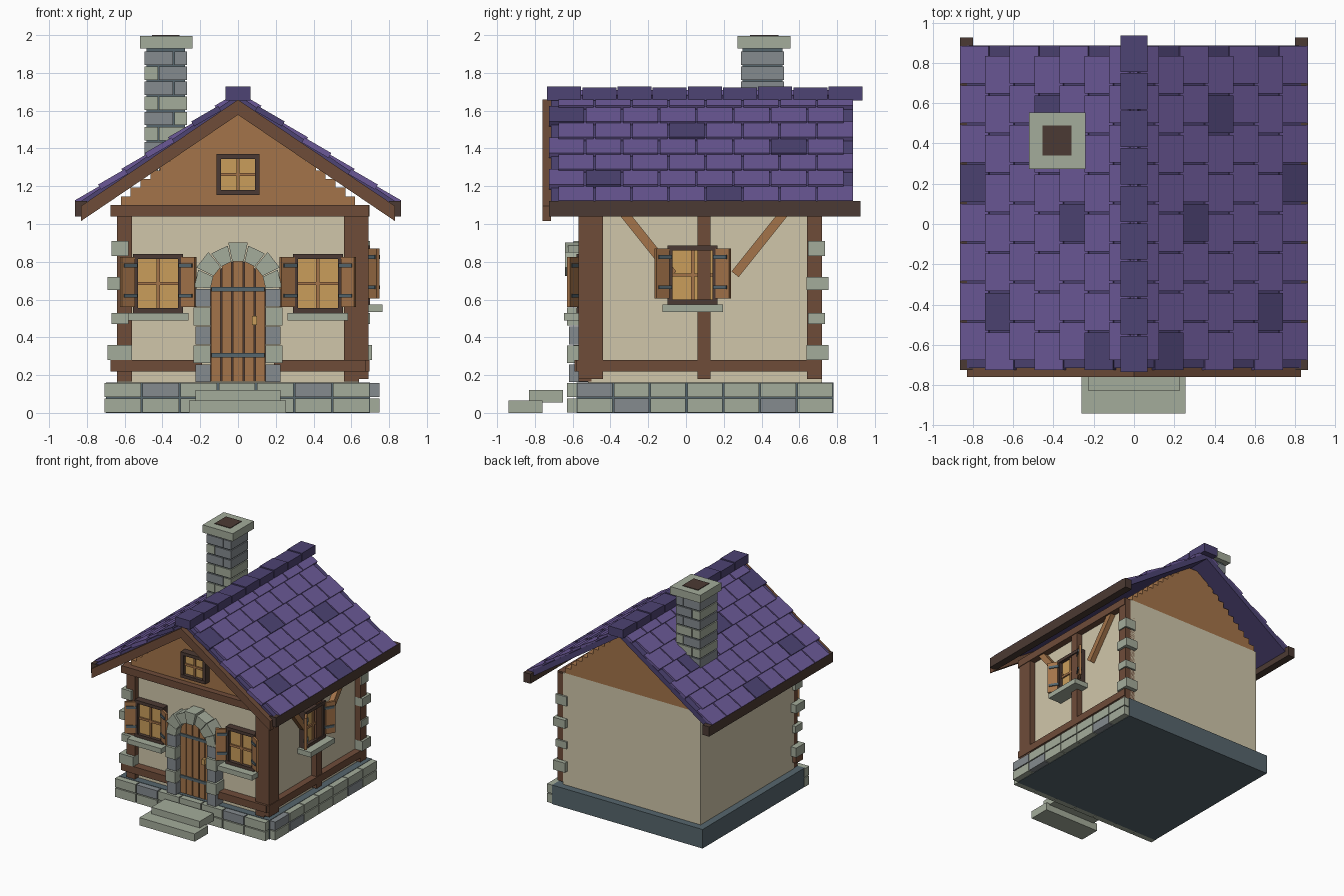
import bpy, bmesh, math, random
from mathutils import Matrix

if "Cube" in bpy.data.objects:
    bpy.data.objects.remove(bpy.data.objects["Cube"])

random.seed(4)
COLOURS = {"plaster": "D0C6AA", "brown_timber": "6E4C39", "light_wood": "A4744A", "dark_brown": "4B3A33",
           "pale_stone": "A4AC9B", "grey_stone": "858B8F", "slate": "56666D", "purple_tile": "6B5997",
           "dark_purple": "4D4373", "window_yellow": "CA9E5B"}
NAMES = list(COLOURS)
MATS = []
for n, h in COLOURS.items():
    m = bpy.data.materials.new(n)
    c = [int(h[i:i + 2], 16) / 255 for i in (0, 2, 4)]
    m.diffuse_color = [v / 12.92 if v < .04045 else ((v + .055) / 1.055) ** 2.4 for v in c] + [1]
    m.use_nodes = True
    m.node_tree.nodes["Principled BSDF"].inputs["Base Color"].default_value = m.diffuse_color
    MATS.append(m)

PARTS = {}
I = Matrix.Identity(4)
T = Matrix.Translation
R = Matrix.Rotation


def mesh_of(part):
    if part not in PARTS:
        PARTS[part] = bmesh.new()
    return PARTS[part]


def block(part, mat, x, y, z, M=I):
    """Box given by its x, y and z ranges, placed by M."""
    mid = T([(a[0] + a[1]) / 2 for a in (x, y, z)])
    size = Matrix.Diagonal([a[1] - a[0] for a in (x, y, z)] + [1])
    vs = bmesh.ops.create_cube(mesh_of(part), size=1, matrix=M @ mid @ size)["verts"]
    for f in {f for v in vs for f in v.link_faces}:
        f.material_index = NAMES.index(mat)


def prism(part, mat, pts, y):
    """Outline in x, z pushed along y."""
    bm = mesh_of(part)
    a, b = [[bm.verts.new((px, yy, pz)) for px, pz in pts] for yy in y]
    faces = [bm.faces.new(a), bm.faces.new(b[::-1])]
    for i in range(len(a)):
        j = (i + 1) % len(a)
        faces.append(bm.faces.new((a[i], b[i], b[j], a[j])))
    for f in faces:
        f.material_index = NAMES.index(mat)


def stone():
    return random.choice(["pale_stone", "pale_stone", "grey_stone"])


# Foundation with facing stones on the front and right
block("foundation", "slate", (-.70, .70), (-.58, .78), (0, .16))
for z in ((.003, .077), (.085, .157)):
    for i in range(7):
        a = -.71 + i * .2014
        block("foundation_stones", stone(), (a + .004, a + .197), (-.63, -.57), z)
        b = -.58 + i * .1943
        block("foundation_stones", stone(), (.69, .75), (b + .004, b + .19), z)
block("front_steps", "pale_stone", (-.26, .255), (-.94, -.76), (0, .065))
block("front_steps", "pale_stone", (-.225, .225), (-.83, -.65), (.055, .12))

# Walls and stepped gable boards
block("walls", "plaster", (-.64, .64), (-.52, .72), (.16, 1.10))
for i in range(11):
    z = 1.10 + i * .046
    w = .62 - (z - 1.10) * 1.13
    block("gable_boards", "light_wood", (-w, w), (-.54, .72), (z, z + .046))

# Timber frame on the front and right
for s in (-1, 1):
    block("timber_frame", "brown_timber", sorted((s * .56, s * .64)), (-.57, -.5), (.165, 1.10))
    block("timber_frame", "brown_timber", sorted((s * .19, s * .675)), (-.59, -.5), (.22, .28))
block("timber_frame", "brown_timber", (-.675, .69), (-.59, -.5), (1.04, 1.10))
for y in ((-.57, -.44), (.06, .13), (.64, .72)):
    block("timber_frame", "brown_timber", (.6, .69), y, (.18, 1.09))
for z in ((.22, .28), (1.04, 1.10)):
    block("timber_frame", "brown_timber", (.6, .695), (-.58, .715), z)
for s in (-1, 1):
    M = T((.66, .095 + s * .29, .89)) @ R(-s * math.atan2(.24, .30), 4, 'X')
    block("braces", "light_wood", (-.03, .022), (-.024, .024), (-.20, .21), M)

# Corner stones at the front left and back right
for z, out in (((.83, .91), 0), ((.65, .72), 1), ((.47, .53), 0), ((.28, .36), 1)):
    e = .02 * out
    block("corner_stones", "pale_stone", (-.67 - e, -.58 + e), (-.595, -.50 + e), z)
    block("corner_stones", "pale_stone", (.60, .70 + e * .5), (.645 - e * .3, .735 + e), z)


def pane_frame(part, M, w, h):
    w, h, t = w / 2, h / 2, .026
    block(part, "window_yellow", (-w + .01, w - .01), (-.03, .01), (-h + .01, h - .01), M)
    for s in (-1, 1):
        block(part, "dark_brown", sorted((s * w, s * (w - t))), (-.058, .01), (-h, h), M)
        block(part, "dark_brown", (-w, w), (-.06, .01), sorted((s * h, s * (h - t))), M)
    block(part, "light_wood", (-.009, .009), (-.042, 0), (-h + t, h - t), M)
    block(part, "light_wood", (-w + t, w - t), (-.042, 0), (-.009, .009), M)


def shuttered_window(name, M):
    w, h = .265, .31
    pane_frame(name, M, w, h)
    block(name + "_sill", "pale_stone", (-.16, .16), (-.125, .01), (-h / 2 - .042, -h / 2), M)
    for s in (-1, 1):
        H = M @ T((s * w / 2, -.05, 0)) @ R(-s * math.radians(32), 4, 'Z')
        block(name + "_shutters", "light_wood", sorted((0, s * .082)), (-.02, 0), (-.125, .14), H)
        for z in (-.065, .095):
            block(name + "_shutters", "slate", sorted((-s * .01, s * .07)), (-.028, .006), (z - .01, z + .01), H)


shuttered_window("left_window", T((-.423, -.52, .685)))
shuttered_window("right_window", T((.423, -.52, .685)))
shuttered_window("side_window", T((.64, .035, .73)) @ R(math.pi / 2, 4, 'Z'))
pane_frame("gable_window", T((0, -.54, 1.262)), .23, .215)

# Arched plank door
def arch(x, r=.147):
    return .66 + math.sqrt(max(r * r - x * x, 0))


def arched(mat, x0, x1, y):
    xs = [x1 + (x0 - x1) * i / 4 for i in range(5)]
    prism("door", mat, [(x0, .165), (x1, .165)] + [(x, arch(x)) for x in xs], y)


arched("dark_brown", -.146, .146, (-.548, -.5))
for i in range(5):
    a = -.146 + i * .0584
    arched("light_wood", a + .004, a + .0544, (-.562, -.5))
for z in (.305, .655):
    block("door", "slate", (-.14, .14), (-.57, -.54), (z - .012, z + .012))
block("door_handle", "window_yellow", (.075, .1), (-.59, -.55), (.465, .512))

# Stone door surround: jamb blocks and wedge stones
for s in (-1, 1):
    for i in range(5):
        z = .16 + i * .1
        w = .235 if i % 2 else .225
        block("door_surround", "pale_stone" if i % 2 else "grey_stone", sorted((s * .145, s * w)),
              (-.62 - .01 * (i % 2), -.5), (z + .003, z + .097))
for i in range(7):
    a0, a1 = math.pi * (i + .03) / 7, math.pi * (i + .97) / 7
    r = .247 if i % 2 else .232
    prism("door_surround", "pale_stone",
          [(q * math.cos(a), .66 + q * math.sin(a)) for q, a in ((.145, a0), (r, a0), (r, a1), (.145, a1))],
          (-.64 if i % 2 else -.625, -.5))

# Roof: dark slab, staggered tiles with some darker ones, eave beams, front boards
SLOPE = .677
ANG = math.atan(SLOPE)
LEN = .864 / math.cos(ANG)
ROW = LEN / 7
DARK = {(0, 4), (1, 1), (3, 6), (4, 3), (5, 0)}
for s in (1, -1):
    M = Matrix.Diagonal((s, 1, 1, 1)) @ T((0, 0, 1.71)) @ R(ANG, 4, 'Y')
    block("roof_slab", "dark_purple", (0, LEN - .012), (-.715, .885), (-.065, -.022), M)
    for k in range(7):
        K = M @ T((LEN - k * ROW, 0, 0)) @ R(-.07, 4, 'Y')
        for i in range(8):
            y = (-.73 if k % 2 else -.68) + i * .196
            block("roof_tiles", "dark_purple" if (k, i) in DARK else "purple_tile",
                  (-ROW - .015, 0), (y + .005, y + .191), (-.03, 0), K)
    block("eave_beams", "dark_brown", sorted((s * .80, s * .863)), (-.725, .925), (1.04, 1.122))
    prism("front_roof_boards", "brown_timber",
          [(0, 1.658), (s * .83, 1.658 - .83 * SLOPE), (s * .83, 1.578 - .83 * SLOPE), (0, 1.578)], (-.76, -.715))
for i in range(9):
    y = -.735 + i * .1862
    block("ridge_caps", "dark_purple", (-.066, .066), (y, y + .18), (1.655, 1.728 - .006 * (i % 2)))

# Chimney of two-block courses with a cap and flue
block("chimney_core", "slate", (-.485, -.28), (.30, .51), (1.30, 1.94))
for i in range(8):
    z = 1.28 + i * .08
    cut = -.34 if i % 2 else -.42
    a, b = ("grey_stone", "grey_stone") if i % 2 else ("pale_stone", "pale_stone")
    if i % 3 == 0:
        b = "grey_stone" if a == "pale_stone" else "pale_stone"
    block("chimney_stones", a, (-.495, cut - .003), (.29, .52), (z + .003, z + .074))
    block("chimney_stones", b, (cut + .003, -.27), (.29, .52), (z + .003, z + .074))
block("chimney_cap", "pale_stone", (-.52, -.24), (.273, .553), (1.93, 1.995))
block("chimney_flue", "dark_brown", (-.455, -.31), (.34, .49), (1.96, 2.0))

# Turn every part into an object holding only the colours it uses
for name, bm in PARTS.items():
    bmesh.ops.recalc_face_normals(bm, faces=bm.faces[:])
    used = sorted({f.material_index for f in bm.faces})
    for f in bm.faces:
        f.material_index = used.index(f.material_index)
    me = bpy.data.meshes.new(name)
    for u in used:
        me.materials.append(MATS[u])
    bm.to_mesh(me)
    bm.free()
    bpy.context.collection.objects.link(bpy.data.objects.new(name, me))
